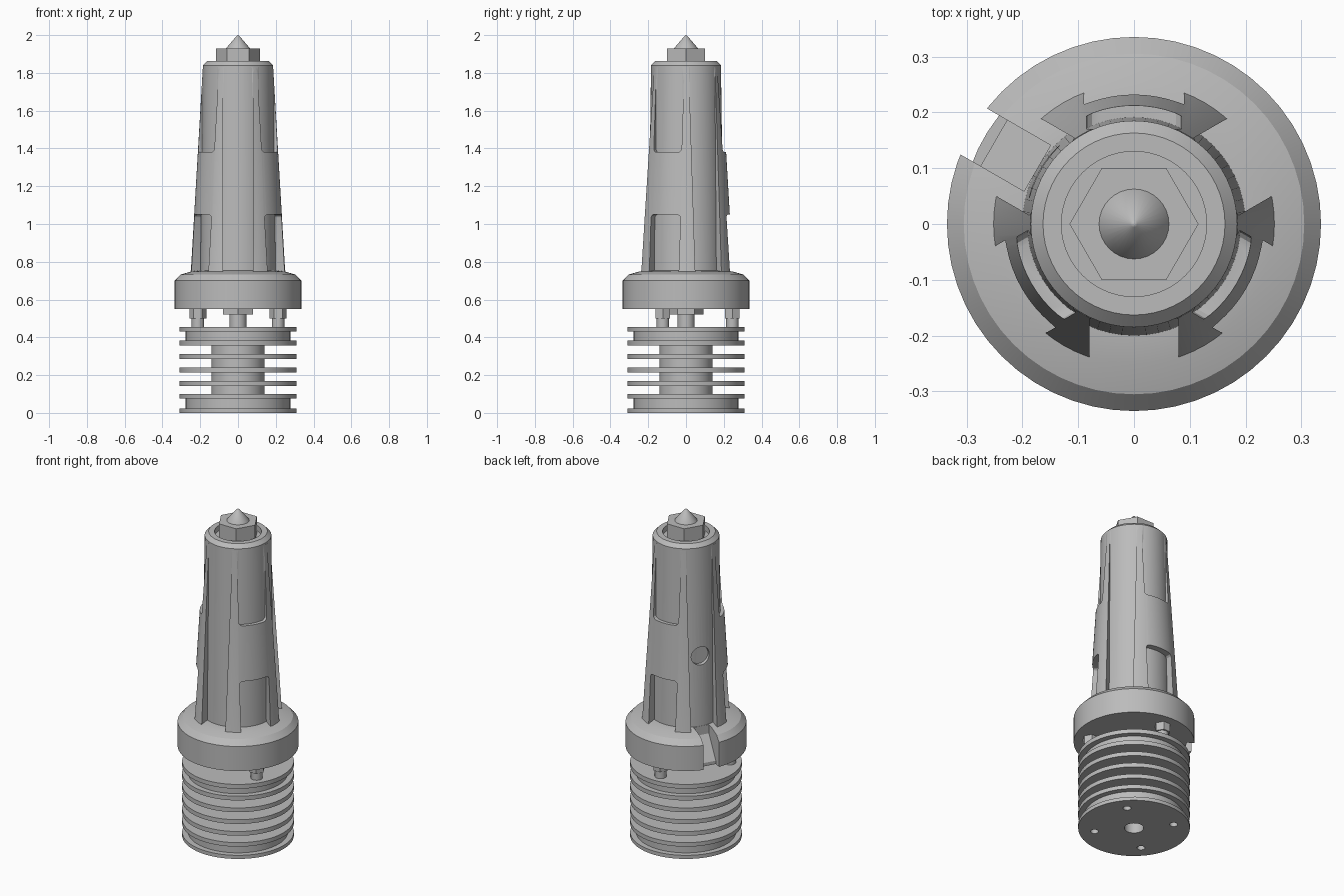
import bpy, bmesh
from math import radians, cos, sin, pi
from mathutils import Matrix

old = bpy.data.objects.get("Cube")
if old:
    bpy.data.objects.remove(old)

grey = bpy.data.materials.new("light_grey")
grey.use_nodes = True
grey.diffuse_color = (0.5, 0.5, 0.5, 1)
grey.node_tree.nodes["Principled BSDF"].inputs["Base Color"].default_value = (0.5, 0.5, 0.5, 1)


def make(name, bm):
    bmesh.ops.recalc_face_normals(bm, faces=bm.faces)
    mesh = bpy.data.meshes.new(name)
    bm.to_mesh(mesh)
    bm.free()
    obj = bpy.data.objects.new(name, mesh)
    obj.data.materials.append(grey)
    bpy.context.collection.objects.link(obj)
    return obj


def smooth(obj):
    bpy.ops.object.select_all(action='DESELECT')
    bpy.context.view_layer.objects.active = obj
    obj.select_set(True)
    bpy.ops.object.shade_smooth_by_angle(angle=radians(25))


def lathe(name, profile, sides=56, matrix=Matrix()):
    """Solid of revolution; a radius of zero becomes a pole."""
    bm = bmesh.new()
    rings = []
    for r, z in profile:
        n = sides if r > 0 else 1
        rings.append([bm.verts.new((r * cos(2 * pi * i / sides), r * sin(2 * pi * i / sides), z))
                      for i in range(n)])
    for a, b in zip(rings, rings[1:]):
        for i in range(sides):
            j = (i + 1) % sides
            quad = [a[i % len(a)], a[j % len(a)], b[j % len(b)], b[i % len(b)]]
            bm.faces.new(list(dict.fromkeys(quad)))
    for ring in (rings[0], rings[-1]):
        if len(ring) > 1:
            bm.faces.new(ring)
    bm.transform(matrix)
    return make(name, bm)


def prism(name, profile, width, angle, bevel=0):
    """Extrude an (r, z) outline sideways and turn it about z."""
    bm = bmesh.new()
    face = bm.faces.new([bm.verts.new((r, -width / 2, z)) for r, z in profile])
    grown = bmesh.ops.extrude_face_region(bm, geom=[face])["geom"]
    bmesh.ops.translate(bm, vec=(0, width, 0),
                        verts=[v for v in grown if isinstance(v, bmesh.types.BMVert)])
    if bevel:
        radial = [e for e in bm.edges if abs(e.verts[0].co.x - e.verts[1].co.x) > 0.1]
        bmesh.ops.bevel(bm, geom=radial, offset=bevel, segments=3, profile=0.5, affect='EDGES')
    bm.transform(Matrix.Rotation(radians(angle), 4, 'Z'))
    return make(name, bm)


def cut(target, cutter):
    cutter.hide_render = True
    mod = target.modifiers.new("cut", 'BOOLEAN')
    mod.object = cutter
    mod.operation = 'DIFFERENCE'
    mod.solver = 'EXACT'
    bpy.context.view_layer.objects.active = target
    bpy.ops.object.modifier_apply(modifier=mod.name)
    bpy.data.objects.remove(cutter)


def block(r0, r1, z0, z1):
    return [(r0, z0), (r1, z0), (r1, z1), (r0, z1)]


def around(r, angle, z=0):
    return Matrix.Translation((r * cos(radians(angle)), r * sin(radians(angle)), z))


# Finned heat sink with mounting holes underneath
FIN, GROOVE, CORE = 0.31, 0.277, 0.14
profile = [(FIN, 0), (FIN, 0.022), (GROOVE, 0.022), (GROOVE, 0.075), (FIN, 0.075), (FIN, 0.1)]
for z in (0.142, 0.214, 0.286):
    profile += [(CORE, z), (FIN, z), (FIN, z + 0.026), (CORE, z + 0.026)]
    if z == 0.142:
        profile.insert(-4, (CORE, 0.1))
profile += [(CORE, 0.358), (FIN, 0.358), (FIN, 0.384), (GROOVE, 0.384),
            (GROOVE, 0.43), (FIN, 0.43), (FIN, 0.456)]
heat_sink = lathe("heat_sink", profile)
for angle in (40, 130, 220, 310):
    cut(heat_sink, lathe("hole_cutter", [(0.022, -0.05), (0.022, 0.06)], 16, around(0.223, angle)))
cut(heat_sink, lathe("hole_cutter", [(0.054, -0.05), (0.054, 0.08)], 24))
smooth(heat_sink)

# Threaded tube and collar joining the sink to the flange
smooth(lathe("centre_tube", [(0.045, 0.44), (0.045, 0.53)], 32))
lathe("centre_collar", [(0.092, 0.52), (0.092, 0.57)], 6, Matrix.Rotation(pi / 2, 4, 'Z'))

# Three standoff screws with hex nuts
for i, angle in enumerate((90, 210, 330)):
    smooth(lathe(f"standoff_screw_{i + 1}", [(0.033, 0.45), (0.033, 0.52)], 24, around(0.245, angle)))
    lathe(f"standoff_nut_{i + 1}", [(0.045, 0.5), (0.045, 0.57)], 6, around(0.245, angle))

# Mounting flange with a sloped cable notch
flange = lathe("flange", [(0.335, 0.55), (0.335, 0.7), (0.305, 0.732), (0.25, 0.748), (0.19, 0.756)])
cut(flange, prism("notch_cutter", [(0.2, 0.85), (0.2, 0.7), (0.29, 0.57), (0.29, 0.5),
                                   (0.4, 0.5), (0.4, 0.85)], 0.095, 150))
smooth(flange)

# Inner tapered sleeve, open at the top, with a side port
sleeve = lathe("inner_sleeve", [(0.2, 0.74), (0.185, 1.84), (0.163, 1.862), (0.13, 1.862), (0.13, 1.78)])
port = Matrix.Rotation(radians(150), 4, 'Z') @ Matrix.Translation((0, 0, 1.18)) @ Matrix.Rotation(pi / 2, 4, 'Y')
cut(sleeve, lathe("port_cutter", [(0.055, 0.12), (0.055, 0.3)], 32, port))
smooth(sleeve)
smooth(lathe("port_fitting", [(0.03, 0.1), (0.03, 0.165), (0.015, 0.165), (0.015, 0.14)], 20, port))

# Outer tapered shell: channels between the pads, pockets above and below each band
shell = lathe("outer_shell", [(0.254, 0.735), (0.249, 0.76), (0.186, 1.83)], 72)
for angle in (30, 150, 270):
    cut(shell, prism("channel_cutter", block(0.17, 0.4, 0.6, 2), 0.16, angle))
for angle in (90, 210, 330):
    cut(shell, prism("lower_pocket_cutter", block(0.17, 0.4, 0.6, 1.05), 0.18, angle, 0.02))
    cut(shell, prism("upper_pocket_cutter", block(0.17, 0.4, 1.38, 2), 0.17, angle, 0.02))
smooth(shell)

# Hex nut and pointed tip
lathe("top_nut", [(0.1155, 1.77), (0.1155, 1.93)], 6)
smooth(lathe("pointed_tip", [(0.064, 1.925), (0.062, 1.932), (0.006, 1.997), (0, 2)], 32))
